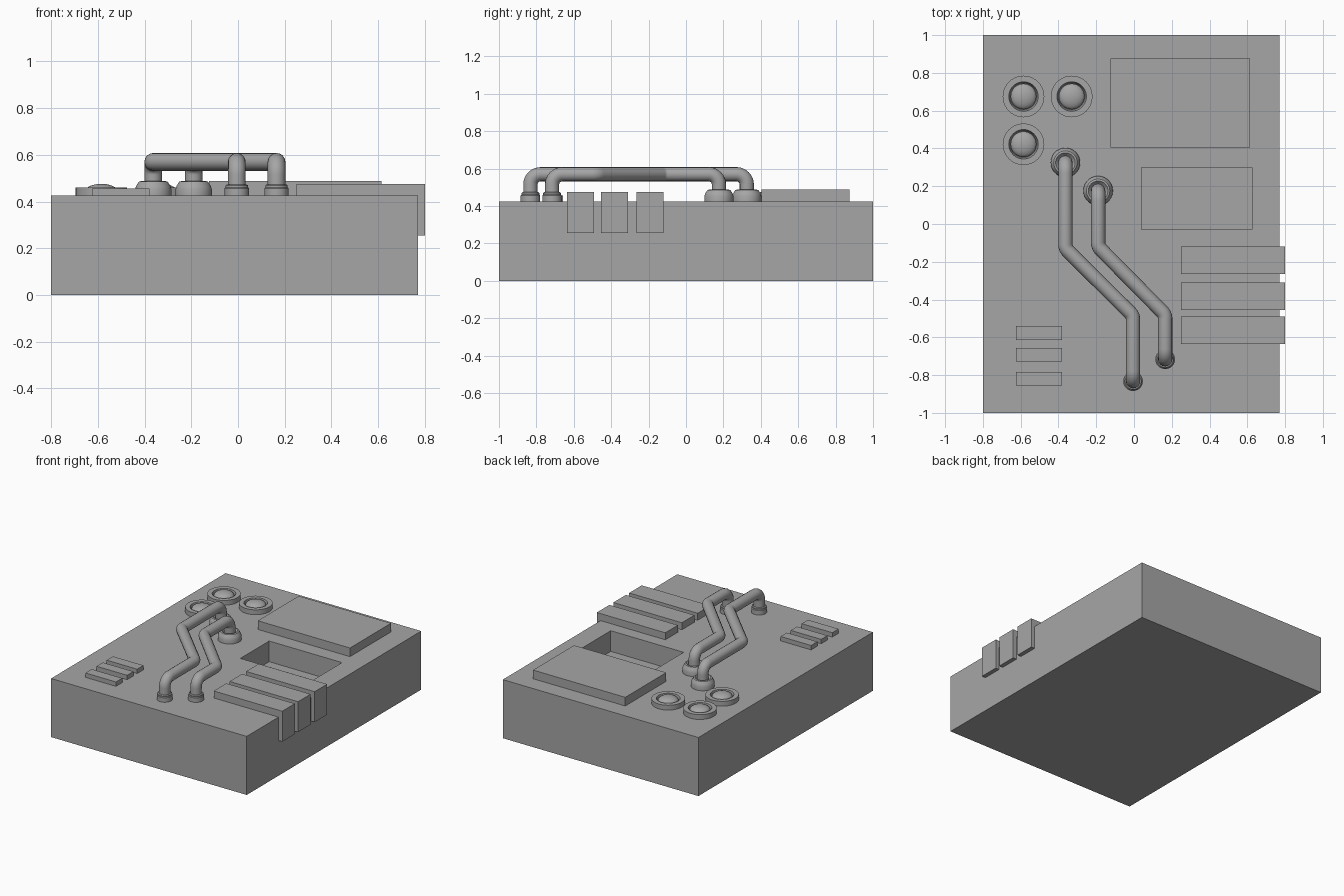
import bpy, bmesh, math
from mathutils import Vector

old = bpy.data.objects.get("Cube")
if old:
    bpy.data.objects.remove(old, do_unlink=True)

grey = bpy.data.materials.new("plain grey")
grey.use_nodes = True
COLOUR = (0.38, 0.38, 0.38, 1)
grey.diffuse_color = COLOUR
grey.node_tree.nodes["Principled BSDF"].inputs["Base Color"].default_value = COLOUR

TOP = 0.425


def finish(name, bm, smooth=False):
    mesh = bpy.data.meshes.new(name)
    bmesh.ops.recalc_face_normals(bm, faces=bm.faces)
    bm.to_mesh(mesh)
    bm.free()
    obj = bpy.data.objects.new(name, mesh)
    bpy.context.collection.objects.link(obj)
    mesh.materials.append(grey)
    if smooth:
        shade(obj)
    return obj


def shade(obj):
    bpy.ops.object.select_all(action="DESELECT")
    obj.select_set(True)
    bpy.context.view_layer.objects.active = obj
    bpy.ops.object.shade_smooth_by_angle(angle=math.radians(32))


def box_mesh(x0, x1, y0, y1, z0, z1):
    bm = bmesh.new()
    bmesh.ops.create_cube(bm, size=1)
    for v in bm.verts:
        v.co = (x1 if v.co.x > 0 else x0, y1 if v.co.y > 0 else y0, z1 if v.co.z > 0 else z0)
    return bm


def lathe(name, profile, x, y, steps=40):
    """Spin a radius/height profile about a vertical axis."""
    bm = bmesh.new()
    verts = [bm.verts.new((r, 0, z)) for r, z in profile]
    edges = [bm.edges.new(pair) for pair in zip(verts, verts[1:])]
    bmesh.ops.spin(bm, geom=verts + edges, cent=(0, 0, 0), axis=(0, 0, 1),
                   angle=math.tau, steps=steps)
    bmesh.ops.remove_doubles(bm, verts=bm.verts, dist=0.0002)
    obj = finish(name, bm, True)
    obj.location = (x, y, TOP)


# Main slab with a rectangular well sunk into its top
bm = box_mesh(-0.8, 0.77, -1, 1, 0, TOP)
lid = max(bm.faces, key=lambda f: f.calc_center_median().z)
bmesh.ops.inset_individual(bm, faces=[lid], thickness=0.2)
middle = lid.calc_center_median()
for v in lid.verts:
    v.co.x = 0.625 if v.co.x > middle.x else 0.04
    v.co.y = 0.3 if v.co.y > middle.y else -0.03
well = bmesh.ops.extrude_discrete_faces(bm, faces=[lid])["faces"][0]
for v in well.verts:
    v.co.z -= 0.15
finish("base_slab", bm)

# Raised rectangular panel
finish("raised_panel", box_mesh(-0.125, 0.615, 0.405, 0.875, TOP, 0.488))

# Low bars near the front left corner of the top
for i, y in enumerate((-0.577, -0.693, -0.82)):
    finish(f"small_bar_{i + 1}", box_mesh(-0.625, -0.38, y - 0.036, y + 0.036, TOP, 0.457))

# Clips that fold over the side edge
for i, y in enumerate((-0.192, -0.382, -0.563)):
    bm = bmesh.new()
    outline = [(0.25, TOP), (0.25, 0.476), (0.8, 0.476), (0.8, 0.255), (0.77, 0.255), (0.77, TOP)]
    face = bm.faces.new([bm.verts.new((x, y - 0.072, z)) for x, z in outline])
    out = bmesh.ops.extrude_face_region(bm, geom=[face])["geom"]
    bmesh.ops.translate(bm, vec=(0, 0.144, 0),
                        verts=[g for g in out if isinstance(g, bmesh.types.BMVert)])
    finish(f"edge_clip_{i + 1}", bm)

# Round buttons: a flat ring with a dome inside
ring = [(0.11, 0), (0.11, 0.035), (0.078, 0.035), (0.07, 0)]
dome = [(0.068 * math.cos(a), 0.02 + 0.031 * math.sin(a))
        for a in (i * math.pi / 16 for i in range(9))]
for i, (x, y) in enumerate(((-0.585, 0.675), (-0.33, 0.675), (-0.585, 0.422))):
    lathe(f"button_ring_{i + 1}", ring, x, y)
    lathe(f"button_dome_{i + 1}", [(0.068, 0)] + dome, x, y)


def rounded_path(points, radius):
    """Replace each inner corner with a circular arc."""
    pts = [Vector(p) for p in points]
    path = [pts[0]]
    for a, b, c in zip(pts, pts[1:], pts[2:]):
        u, w = (a - b).normalized(), (c - b).normalized()
        half = u.angle(w) / 2
        centre = b + (u + w).normalized() * radius / math.sin(half)
        start, end = (b + d * radius / math.tan(half) - centre for d in (u, w))
        path += [centre + start.slerp(end, i / 8).normalized() * radius for i in range(9)]
    return path + [pts[-1]]


def pipe(name, points):
    path = rounded_path(points, 0.055)
    curve = bpy.data.curves.new(name, "CURVE")
    curve.dimensions = "3D"
    curve.bevel_depth = 0.038
    curve.bevel_resolution = 6
    curve.use_fill_caps = True
    spline = curve.splines.new("POLY")
    spline.points.add(len(path) - 1)
    for p, co in zip(spline.points, path):
        p.co = (*co, 1)
    curve.materials.append(grey)
    obj = bpy.data.objects.new(name, curve)
    bpy.context.collection.objects.link(obj)
    bpy.ops.object.select_all(action="DESELECT")
    obj.select_set(True)
    bpy.context.view_layer.objects.active = obj
    bpy.ops.object.convert(target="MESH")
    shade(bpy.context.view_layer.objects.active)


# Two cranked pipes with a wide collar behind and a narrow collar in front
wide = [(0.078, 0), (0.078, 0.028), (0.073, 0.042), (0.062, 0.06), (0.052, 0.063), (0.036, 0.045)]
narrow = [(0.052, 0), (0.052, 0.032), (0.048, 0.036), (0.048, 0.044), (0.042, 0.049), (0.036, 0.046)]
HIGH = 0.57
runs = {
    "left": ((-0.363, 0.325), (-0.363, -0.13), (-0.005, -0.485), (-0.005, -0.832)),
    "right": ((-0.19, 0.176), (-0.19, -0.12), (0.165, -0.48), (0.165, -0.716)),
}
for side, run in runs.items():
    pipe(f"pipe_{side}", [(*run[0], TOP)] + [(*p, HIGH) for p in run] + [(*run[-1], TOP)])
    lathe(f"back_collar_{side}", wide, *run[0])
    lathe(f"front_collar_{side}", narrow, *run[-1])
